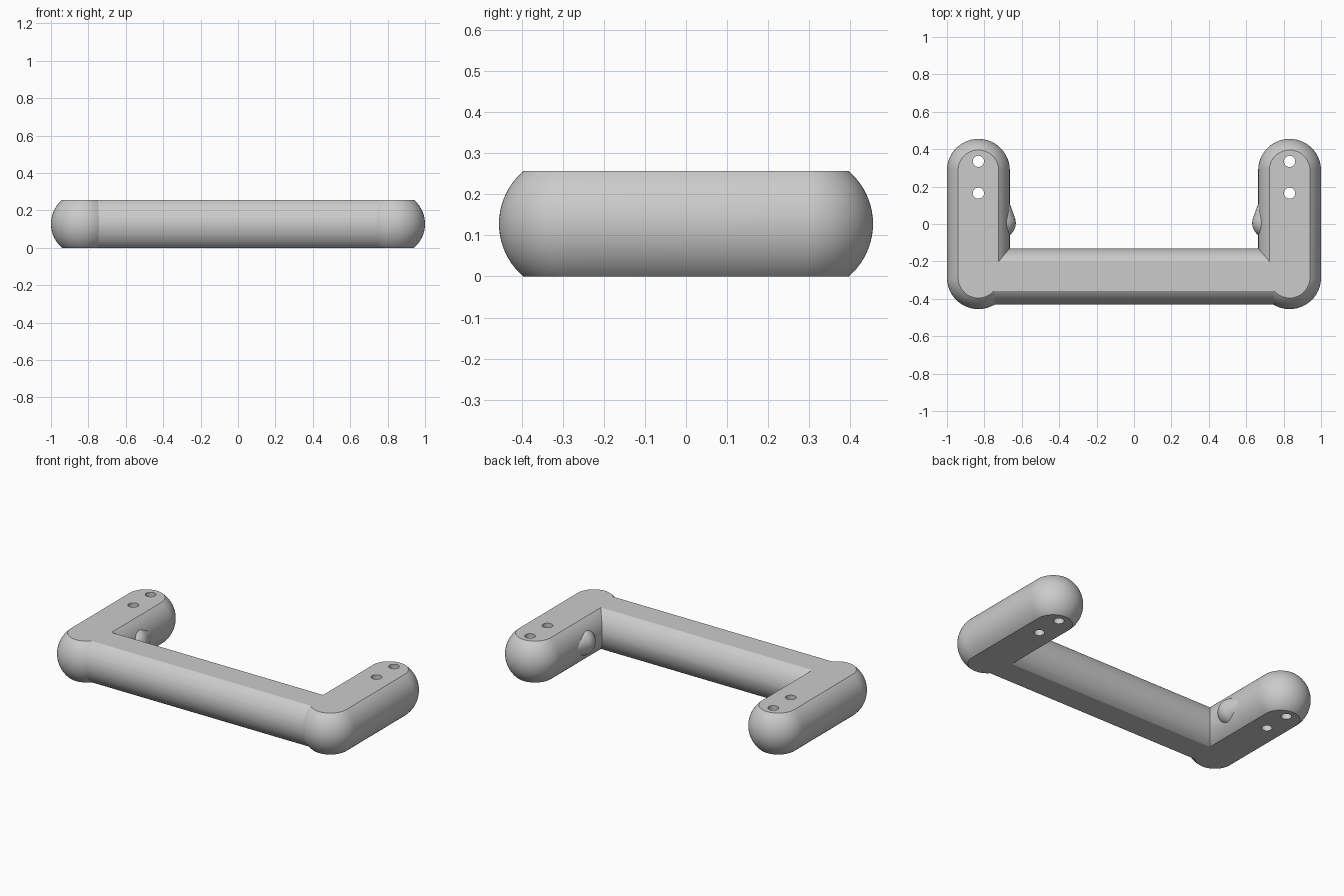
import bpy, bmesh, math
from mathutils import Matrix, Vector

if "Cube" in bpy.data.objects:
    bpy.data.objects.remove(bpy.data.objects["Cube"])

HEIGHT = 0.256
MID = HEIGHT / 2
ARM_X, ARM_R = 0.832, 0.168
ARM_HALF = 0.287
BAR_Y, BAR_R = -0.28, 0.15
SEGS = 72

grey = bpy.data.materials.new("grey_plastic")
grey.use_nodes = True
colour = (0.6, 0.6, 0.6, 1)
grey.diffuse_color = colour
grey.node_tree.nodes["Principled BSDF"].inputs["Base Color"].default_value = colour


def make_object(name, bm):
    bmesh.ops.recalc_face_normals(bm, faces=bm.faces)
    mesh = bpy.data.meshes.new(name)
    bm.to_mesh(mesh)
    bm.free()
    mesh.materials.append(grey)
    obj = bpy.data.objects.new(name, mesh)
    bpy.context.collection.objects.link(obj)
    return obj


def lathe(name, profile, origin, axis):
    """Spin (radius, distance) points around an axis through origin."""
    bm = bmesh.new()
    verts = [bm.verts.new((r, 0, t)) for r, t in profile]
    edges = [bm.edges.new(pair) for pair in zip(verts, verts[1:])]
    bmesh.ops.spin(bm, geom=verts + edges, cent=(0, 0, 0), axis=(0, 0, 1),
                   angle=math.tau, steps=SEGS)
    bmesh.ops.remove_doubles(bm, verts=bm.verts, dist=1e-5)
    turn = Vector((0, 0, 1)).rotation_difference(Vector(axis)).to_matrix().to_4x4()
    bm.transform(Matrix.Translation(origin) @ turn)
    return make_object(name, bm)


def rounded_profile(r0, t0, r1, t1, steps=18):
    """Two sphere caps joined by their tangent line."""
    lean = math.asin((r0 - r1) / (t1 - t0))
    points = []
    for r, t, a, b in ((r0, t0, -math.pi / 2, lean), (r1, t1, lean, math.pi / 2)):
        for i in range(steps + 1):
            ang = a + (b - a) * i / steps
            points.append((r * math.cos(ang), t + r * math.sin(ang)))
    return points


def combine(target, tool, operation):
    mod = target.modifiers.new("cut", "BOOLEAN")
    mod.operation = operation
    mod.solver = "EXACT"
    mod.object = tool
    bpy.context.view_layer.objects.active = target
    bpy.ops.object.modifier_apply(modifier=mod.name)
    bpy.data.objects.remove(tool)


# Cross bar
bar_half = ARM_X
handle = lathe("handle", [(0, -bar_half), (BAR_R, -bar_half), (BAR_R, bar_half), (0, bar_half)],
               (0, BAR_Y, MID), (1, 0, 0))

# Round-ended arms with a teardrop nub on each inner side
arm_profile = rounded_profile(ARM_R, -ARM_HALF, ARM_R, ARM_HALF)
nub_profile = rounded_profile(0.08, 0, 0.02, 0.18)
for side in (-1, 1):
    arm = lathe("arm", arm_profile, (side * ARM_X, 0, MID), (0, 1, 0))
    combine(handle, arm, "UNION")
    nub = lathe("nub", nub_profile, (side * 0.712, 0.005, MID), (0, 1, 0))
    combine(handle, nub, "UNION")

# Flat top and bottom
bm = bmesh.new()
bmesh.ops.create_cube(bm, size=1, matrix=Matrix.Translation((0, 0, MID))
                      @ Matrix.Diagonal((3, 3, HEIGHT, 1)))
combine(handle, make_object("slab", bm), "INTERSECT")

# Screw holes through the arms
for side in (-1, 1):
    for y in (0.165, 0.335):
        hole = lathe("hole", [(0, -1), (0.03, -1), (0.03, 1), (0, 1)],
                     (side * ARM_X, y, MID), (0, 0, 1))
        combine(handle, hole, "DIFFERENCE")

# Smooth rounds with crisp flat edges
bpy.ops.object.select_all(action="DESELECT")
handle.select_set(True)
bpy.context.view_layer.objects.active = handle
bpy.ops.object.shade_smooth_by_angle(angle=math.radians(15))
